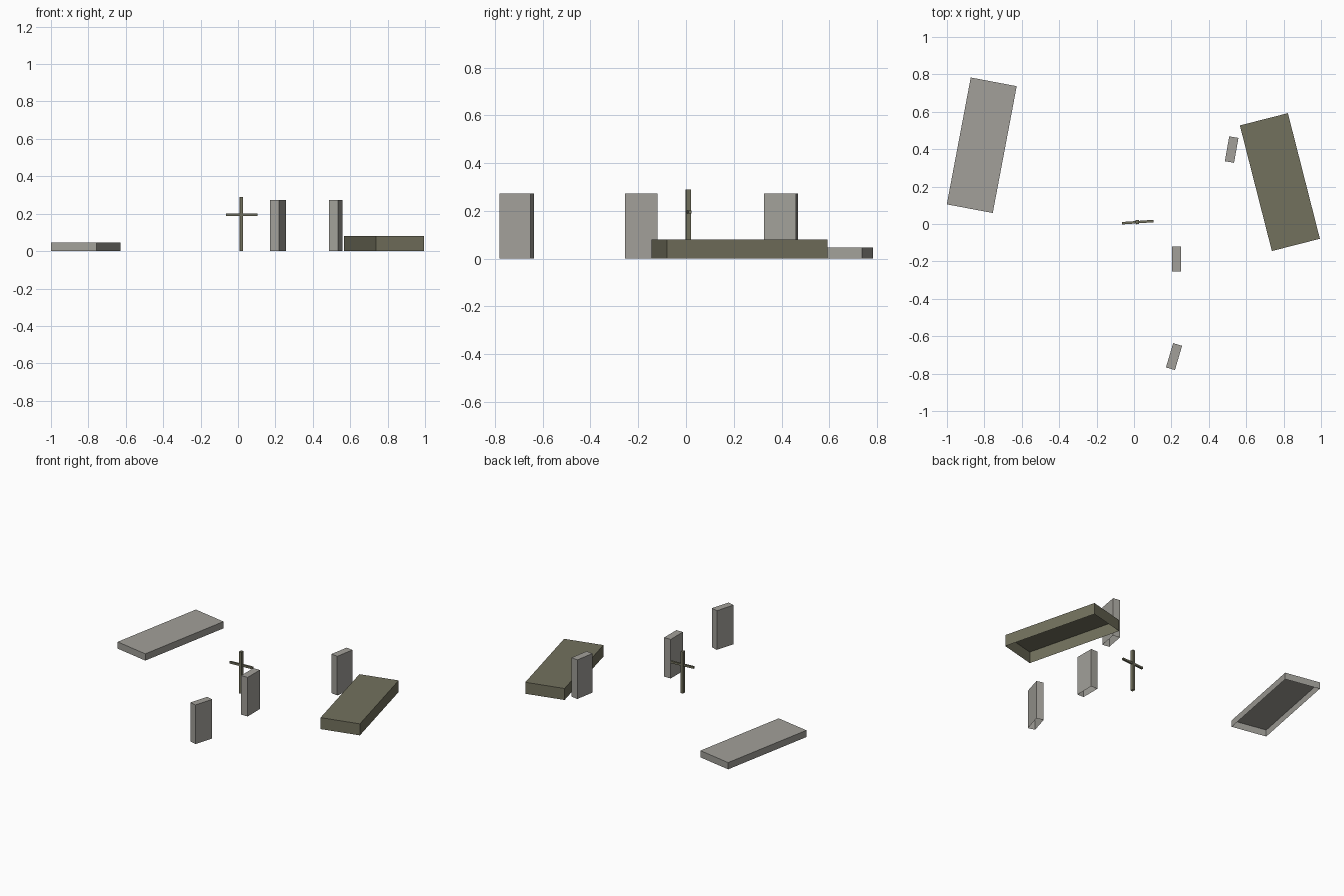
import bpy
import bmesh
from math import radians
from mathutils import Matrix

if "Cube" in bpy.data.objects:
    bpy.data.objects.remove(bpy.data.objects["Cube"], do_unlink=True)


def material(name, rgb):
    mat = bpy.data.materials.new(name)
    mat.use_nodes = True
    mat.diffuse_color = (*rgb, 1)
    mat.node_tree.nodes["Principled BSDF"].inputs["Base Color"].default_value = (*rgb, 1)
    return mat


stone = material("pale grey stone", (0.36, 0.35, 0.32))
earth = material("olive brown", (0.17, 0.165, 0.11))


def block(name, mat, size, x, y, turn=0, bottom=0, open_base=True):
    """Box standing on height `bottom`, turned about z, optionally without its underside."""
    bm = bmesh.new()
    bmesh.ops.create_cube(bm, size=1)
    bmesh.ops.transform(bm, matrix=Matrix.Translation((0, 0, 0.5)), verts=bm.verts)
    bmesh.ops.transform(bm, matrix=Matrix.Diagonal((*size, 1)), verts=bm.verts)
    if open_base:
        under = [f for f in bm.faces if f.normal.z < -0.5]
        bmesh.ops.delete(bm, geom=under, context="FACES_ONLY")
    mesh = bpy.data.meshes.new(name)
    bm.to_mesh(mesh)
    bm.free()
    mesh.materials.append(mat)
    obj = bpy.data.objects.new(name, mesh)
    obj.location = (x, y, bottom)
    obj.rotation_euler.z = radians(turn)
    bpy.context.collection.objects.link(obj)
    return obj


# Ground slabs, hollow underneath
block("stone_slab", stone, (0.25, 0.69, 0.047), -0.814, 0.421, -10.7)
block("earth_mound", earth, (0.265, 0.693, 0.08), 0.78, 0.224, 14.3)

# Upright headstones, hollow underneath
headstone = (0.05, 0.135, 0.272)
for name, x, y, turn in (("back", 0.522, 0.398, -10),
                         ("middle", 0.227, -0.187, 0),
                         ("front", 0.214, -0.709, -16.5)):
    block(name + "_headstone", stone, headstone, x, y, turn)

# Wooden cross
block("cross_post", earth, (0.018, 0.022, 0.29), 0.018, 0.01, 4)
block("cross_bar", earth, (0.17, 0.013, 0.014), 0.02, 0.01, 4, bottom=0.188, open_base=False)
